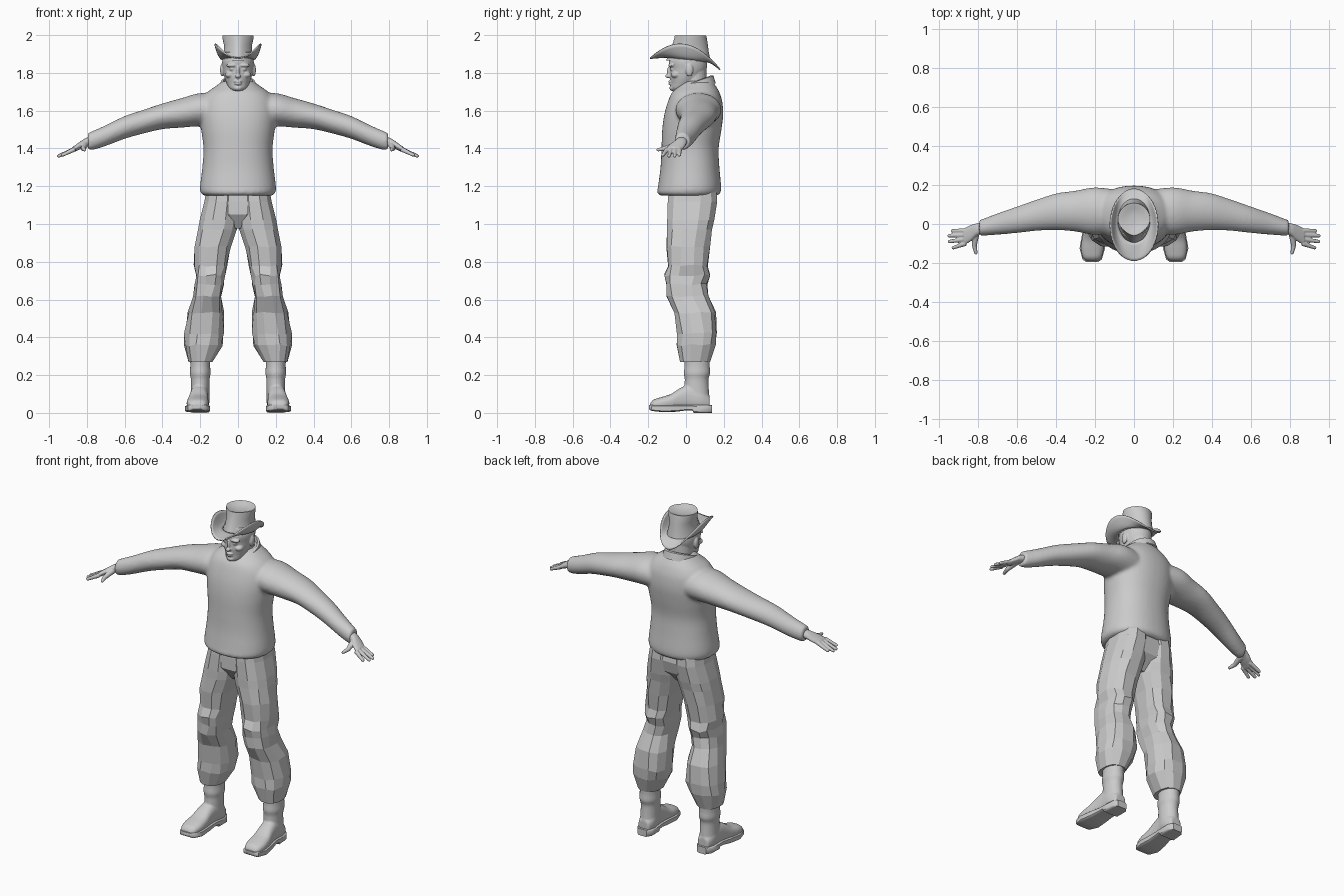
import bpy, bmesh, math, random
from mathutils import Vector, Matrix

random.seed(4)
grey = bpy.data.materials.new("plain grey")
grey.diffuse_color = (0.6, 0.6, 0.6, 1)


def ring(c, u, v, n=24, p=1.0):
    """Superellipse ring around c spanned by half axes u and v."""
    c, u, v, pts = Vector(c), Vector(u), Vector(v), []
    for i in range(n):
        a = 2 * math.pi * (i + 0.5) / n
        s, t = math.cos(a), math.sin(a)
        pts.append(c + u * math.copysign(abs(s) ** p, s) + v * math.copysign(abs(t) ** p, t))
    return pts


def dense(rows, k=4):
    """Catmull-Rom resampling of section rows."""
    out = []
    for i in range(len(rows) - 1):
        a, b, c, d = rows[max(i - 1, 0)], rows[i], rows[i + 1], rows[min(i + 2, len(rows) - 1)]
        for j in range(k):
            t = j / k
            out.append([0.5 * (2 * q + (r - p) * t + (2 * p - 5 * q + 4 * r - s) * t * t
                               + (3 * q - p - 3 * r + s) * t ** 3) for p, q, r, s in zip(a, b, c, d)])
    return out + [list(rows[-1])]


def tube(bm, rings, caps=True):
    vs = [[bm.verts.new(p) for p in r] for r in rings]
    n = len(vs[0])
    for a, b in zip(vs, vs[1:]):
        for i in range(n):
            bm.faces.new((a[i], a[(i + 1) % n], b[(i + 1) % n], b[i]))
    if caps:
        bm.faces.new(vs[0])
        bm.faces.new(vs[-1])


def ball(bm, c, r):
    bmesh.ops.create_uvsphere(bm, u_segments=16, v_segments=10, radius=1,
                              matrix=Matrix.Translation(c) @ Matrix.Diagonal((*r, 1)))


def stick(bm, p0, p1, r0, r1):
    p0, p1 = Vector(p0), Vector(p1)
    u = (p1 - p0).cross(Vector((0, 0, 1))).normalized()
    v = u.cross(p1 - p0).normalized()
    tube(bm, [ring(p0, u * r0, v * r0, 12), ring(p1, u * r1, v * r1, 12)])
    ball(bm, p1, (r1, r1, r1))


def finish(name, bm, mirror=False, voxel=0, relax=3, smooth=True):
    bmesh.ops.recalc_face_normals(bm, faces=bm.faces)
    me = bpy.data.meshes.new(name)
    bm.to_mesh(me)
    bm.free()
    me.materials.append(grey)
    ob = bpy.data.objects.new(name, me)
    bpy.context.collection.objects.link(ob)
    if smooth:
        bpy.ops.object.select_all(action='DESELECT')
        ob.select_set(True)
        bpy.context.view_layer.objects.active = ob
        bpy.ops.object.shade_smooth_by_angle(angle=math.radians(40))
    if voxel:
        m = ob.modifiers.new("union", 'REMESH')
        m.mode, m.voxel_size, m.use_smooth_shade = 'VOXEL', voxel, True
        m = ob.modifiers.new("relax", 'SMOOTH')
        m.factor, m.iterations = 0.5, relax
    if mirror:
        m = ob.modifiers.new("mirror", 'MIRROR')
        m.use_mirror_merge = False
    return ob


# sweater: torso (z, front y, back y, half width) and sleeves (x, y, z, ry, rz)
bm = bmesh.new()
torso = [(1.15, -.135, .165, .18), (1.165, -.152, .182, .197), (1.2, -.148, .186, .201),
         (1.3, -.135, .177, .189), (1.4, -.13, .173, .183), (1.5, -.126, .188, .195),
         (1.58, -.115, .197, .203), (1.65, -.095, .192, .195), (1.695, -.075, .178, .165),
         (1.725, -.045, .162, .125), (1.757, -.01, .138, .08)]
tube(bm, [ring((0, (f + b) / 2, z), (w, 0, 0), (0, (b - f) / 2, 0), 40, .9)
          for z, f, b, w in dense(torso)])
sleeve = [(.08, .065, 1.6, .11, .09), (.2, .066, 1.605, .122, .088), (.3, .066, 1.588, .105, .078),
          (.4, .063, 1.57, .094, .068), (.5, .045, 1.542, .08, .063), (.6, .022, 1.511, .068, .06),
          (.7, 0, 1.468, .055, .055), (.77, -.016, 1.442, .044, .05), (.795, -.02, 1.438, .04, .043)]
for s in (1, -1):
    tube(bm, [ring((x * s, y, z), (0, ry, 0), (0, 0, rz), 28) for x, y, z, ry, rz in dense(sleeve)])
finish("sweater", bm, voxel=.01, relax=4)

# collar dipping to a point at the front
bm = bmesh.new()
stages = []
for grow, dz in ((.018, -.02), (.006, .02), (-.006, .022), (-.012, -.02)):
    pts = []
    for p in ring((0, .04, 0), (.085 + grow, 0, 0), (0, .1 + grow, 0), 36):
        s = (p.y - .04) / (.1 + grow)
        p.z = 1.73 + .035 * s - .02 * max(0, -s) ** 4 + dz
        pts.append(p)
    stages.append(pts)
tube(bm, stages, caps=False)
finish("collar", bm)

# hands
bm = bmesh.new()
palm = [(.77, -.018, 1.442, .029, .026), (.81, -.03, 1.43, .033, .023),
        (.84, -.048, 1.413, .042, .02), (.875, -.067, 1.393, .043, .015)]
tube(bm, [ring((x, y, z), (0, ry, 0), (0, 0, rz), 20) for x, y, z, ry, rz in dense(palm)])
for y0, x1, y1, z1 in ((-.034, .932, -.035, 1.365), (-.056, .95, -.06, 1.36),
                       (-.078, .948, -.09, 1.36), (-.1, .928, -.122, 1.365)):
    stick(bm, (.865, y0, 1.396), (x1, y1, z1), .013, .009)
stick(bm, (.81, -.045, 1.42), (.82, -.11, 1.4), .018, .013)
stick(bm, (.82, -.11, 1.4), (.812, -.148, 1.393), .013, .009)
finish("hands", bm, mirror=True, voxel=.004, relax=2)

# head with neck, ears and facial features
bm = bmesh.new()
skull = [(1.705, -.045, .028, .028), (1.72, -.035, .046, .045), (1.745, -.015, .06, .066),
         (1.78, 0, .073, .086), (1.82, .012, .081, .097), (1.86, .01, .084, .101), (1.91, .01, .075, .09)]
tube(bm, [ring((0, y, z), (rx, 0, 0), (0, ry, 0), 32) for z, y, rx, ry in dense(skull)])
tube(bm, [ring((0, y, z), (r, 0, 0), (0, r, 0), 24)
          for z, y, r in ((1.66, .05, .075), (1.74, .045, .066), (1.82, .045, .064))])
ball(bm, (0, -.093, 1.783), (.015, .017, .011))
ball(bm, (0, -.084, 1.808), (.01, .017, .032))
ball(bm, (0, -.083, 1.754), (.023, .012, .006))
ball(bm, (0, -.08, 1.742), (.02, .013, .006))
ball(bm, (0, -.07, 1.72), (.024, .018, .016))
for s in (1, -1):
    ball(bm, (s * .032, -.076, 1.84), (.03, .018, .011))
    ball(bm, (s * .031, -.07, 1.82), (.015, .015, .011))
    ball(bm, (s * .044, -.054, 1.79), (.026, .026, .018))
    ball(bm, (s * .084, .018, 1.815), (.011, .02, .034))
finish("head", bm, voxel=.004, relax=2)

# hat crown: flares to the top, narrows toward the front, dented top
bm = bmesh.new()
crown = [(1.865, .012, .086, .118), (1.91, .017, .075, .104), (1.95, .022, .075, .094),
         (1.985, .024, .083, .086), (1.999, .024, .083, .083), (1.998, .024, .074, .075),
         (1.988, .024, .05, .055), (1.984, .024, .015, .02)]
rings = []
for z, y, rx, ry in crown:
    pts = ring((0, y, z), (rx, 0, 0), (0, ry, 0), 36)
    for p in pts:
        p.x *= 1 - .3 * max(0, (y - p.y) / ry) ** 2
    rings.append(pts)
tube(bm, rings)
finish("hat_crown", bm)

# hat brim: sides rolled up, front and back dipping
bm = bmesh.new()
rings = []
for i in range(7):
    t = i / 6
    pts = []
    for j in range(48):
        a = 2 * math.pi * j / 48
        c, s = math.cos(a), math.sin(a)
        z0, z1 = 1.872 - .012 * s, 1.847 - .03 * s + .105 * c * c
        pts.append(((.08 + .042 * t ** .7) * c, .01 - .015 * t + (.105 + .08 * t) * s,
                    z0 + (z1 - z0) * t ** 1.4))
    rings.append(pts)
tube(bm, rings, caps=False)
m = finish("hat_brim", bm).modifiers.new("thickness", 'SOLIDIFY')
m.thickness, m.offset = .007, 0

# trouser legs, faceted (z, inner x, outer x, front y, back y)
bm = bmesh.new()
leg = [(1.2, -.005, .165, -.09, .16), (1.12, -.005, .178, -.097, .166), (1.02, -.003, .203, -.1, .15),
       (.97, .006, .212, -.1, .138), (.88, .034, .226, -.1, .125), (.78, .056, .23, -.098, .112),
       (.73, .068, .225, -.112, .122), (.68, .074, .228, -.108, .108), (.62, .084, .238, -.105, .115),
       (.53, .078, .262, -.062, .155), (.42, .074, .283, -.048, .166), (.36, .085, .284, -.045, .155),
       (.27, .135, .262, -.032, .128)]
rings = []
for z, xi, xo, f, b in leg:
    pts = ring(((xi + xo) / 2, (f + b) / 2, z), ((xo - xi) / 1.95, 0, 0), (0, (b - f) / 1.95, 0), 12, .85)
    for p in pts:
        if .3 < z < .95:
            p += Vector([random.uniform(-.006, .006) for _ in range(3)])
    rings.append(pts)
tube(bm, rings)
finish("trouser_legs", bm, mirror=True, smooth=False)

# trouser seat joining both legs
bm = bmesh.new()
seat = [(1.2, .03, .165, .12), (1.12, .034, .176, .13), (1.05, .025, .15, .122), (.975, .015, .035, .06)]
tube(bm, [ring((0, y, z), (rx, 0, 0), (0, ry, 0), 12, .9) for z, y, rx, ry in seat])
finish("trouser_seat", bm, smooth=False)

# boot uppers: foot along y, shaft along z
bm = bmesh.new()
foot = [(-.19, .215, .03, .05), (-.172, .215, .048, .07), (-.13, .214, .058, .084),
        (-.08, .212, .056, .1), (-.03, .208, .05, .132), (.02, .204, .048, .15),
        (.08, .2, .05, .13), (.125, .2, .034, .09)]
tube(bm, [ring((x, y, (zt + .015) / 2), (rx, 0, 0), (0, 0, (zt - .015) / 2), 24, .8)
          for y, x, rx, zt in dense(foot)])
shaft = [(.06, .2, .062, .05, .064), (.14, .2, .056, .049, .064), (.18, .2, .056, .05, .063),
         (.21, .2, .058, .055, .07), (.25, .2, .059, .053, .067), (.31, .2, .06, .055, .068)]
tube(bm, [ring((x, y, z), (rx, 0, 0), (0, ry, 0), 24) for z, x, y, rx, ry in dense(shaft)])
finish("boots", bm, mirror=True, voxel=.006, relax=2)

# boot soles with raised arch and heel block (y, x, half width, bottom z)
bm = bmesh.new()
sole = [(-.196, .215, .03, .02), (-.182, .215, .05, .01), (-.125, .214, .066, .004),
        (-.05, .21, .057, .006), (0, .205, .051, .013), (.035, .203, .052, .013),
        (.04, .203, .053, 0), (.11, .2, .05, 0), (.137, .2, .03, 0)]
tube(bm, [ring((x, y, (zb + .042) / 2), (rx, 0, 0), (0, 0, (.042 - zb) / 2), 12, .3)
          for y, x, rx, zb in sole])
finish("boot_soles", bm, mirror=True)
